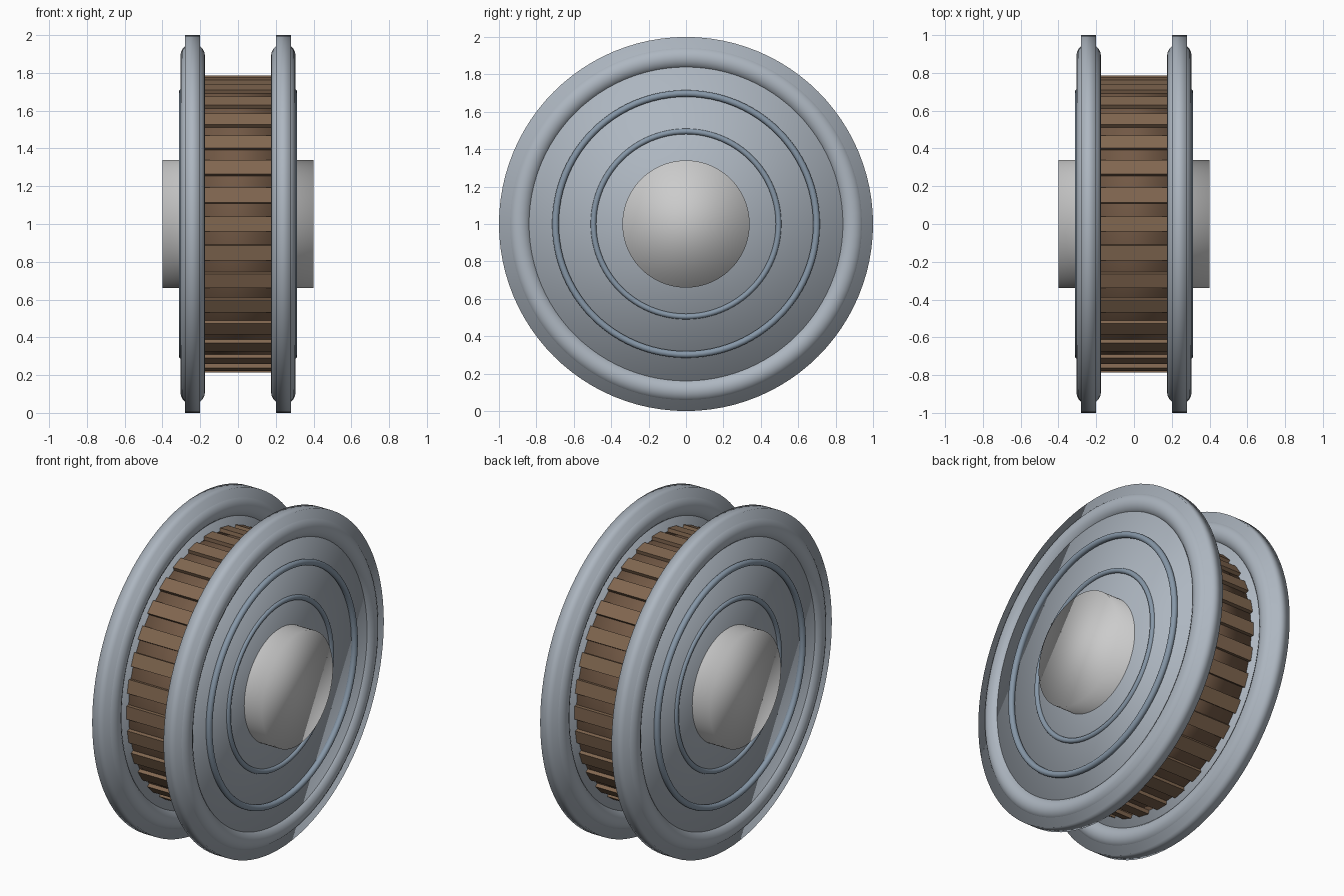
import bpy
from math import pi, sin, cos

if "Cube" in bpy.data.objects:
    bpy.data.objects.remove(bpy.data.objects["Cube"])

AXIS = (0, pi / 2, 0)   # everything turns about x
Z = 1.0                 # axle height


def material(name, rgb):
    m = bpy.data.materials.new(name)
    m.diffuse_color = (*rgb, 1)
    m.use_nodes = True
    m.node_tree.nodes["Principled BSDF"].inputs["Base Color"].default_value = m.diffuse_color
    return m


steel = material("steel", (0.42, 0.47, 0.53))
dark_steel = material("dark_steel", (0.24, 0.31, 0.39))
wood = material("wood", (0.22, 0.135, 0.08))
dark_wood = material("dark_wood", (0.17, 0.10, 0.06))


def finish(name, mat, smooth):
    ob = bpy.context.object
    ob.name = name
    if mat:
        ob.data.materials.append(mat)
    if smooth:
        bpy.ops.object.shade_smooth()
    return ob


def disc(name, x, radius, depth, mat=None, smooth=True, sides=96):
    bpy.ops.mesh.primitive_cylinder_add(vertices=sides, radius=radius, depth=depth,
                                        location=(x, 0, Z), rotation=AXIS)
    return finish(name, mat, smooth)


def ring(name, x, major, minor, mat=None):
    bpy.ops.mesh.primitive_torus_add(major_segments=96, minor_segments=20,
                                     major_radius=major, minor_radius=minor,
                                     location=(x, 0, Z), rotation=AXIS)
    return finish(name, mat, True)


# Hub running through the whole wheel
disc("hub", 0, 0.34, 0.80)

# Flanges with a rounded bead and two trim rings on the outer faces
for side, s in (("left", -1), ("right", 1)):
    disc(f"flange_{side}", s * 0.24, 1.0, 0.08, steel)
    ring(f"rim_bead_{side}", s * 0.24, 0.89, 0.065, steel)
    ring(f"outer_trim_{side}", s * 0.295, 0.698, 0.018, dark_steel)
    ring(f"inner_trim_{side}", s * 0.28, 0.495, 0.015, dark_steel)

# Wooden drum between the flanges, covered with slats
disc("drum", 0, 0.765, 0.42, dark_wood)
SLATS = 32
for i in range(SLATS):
    a = 2 * pi * i / SLATS
    bpy.ops.mesh.primitive_cube_add(size=1, location=(0, 0.763 * sin(a), Z + 0.763 * cos(a)),
                                    rotation=(-a, 0, 0))
    bpy.context.object.scale = (0.42, 0.08, 0.045)
    finish(f"slat_{i:02d}", wood, False)
